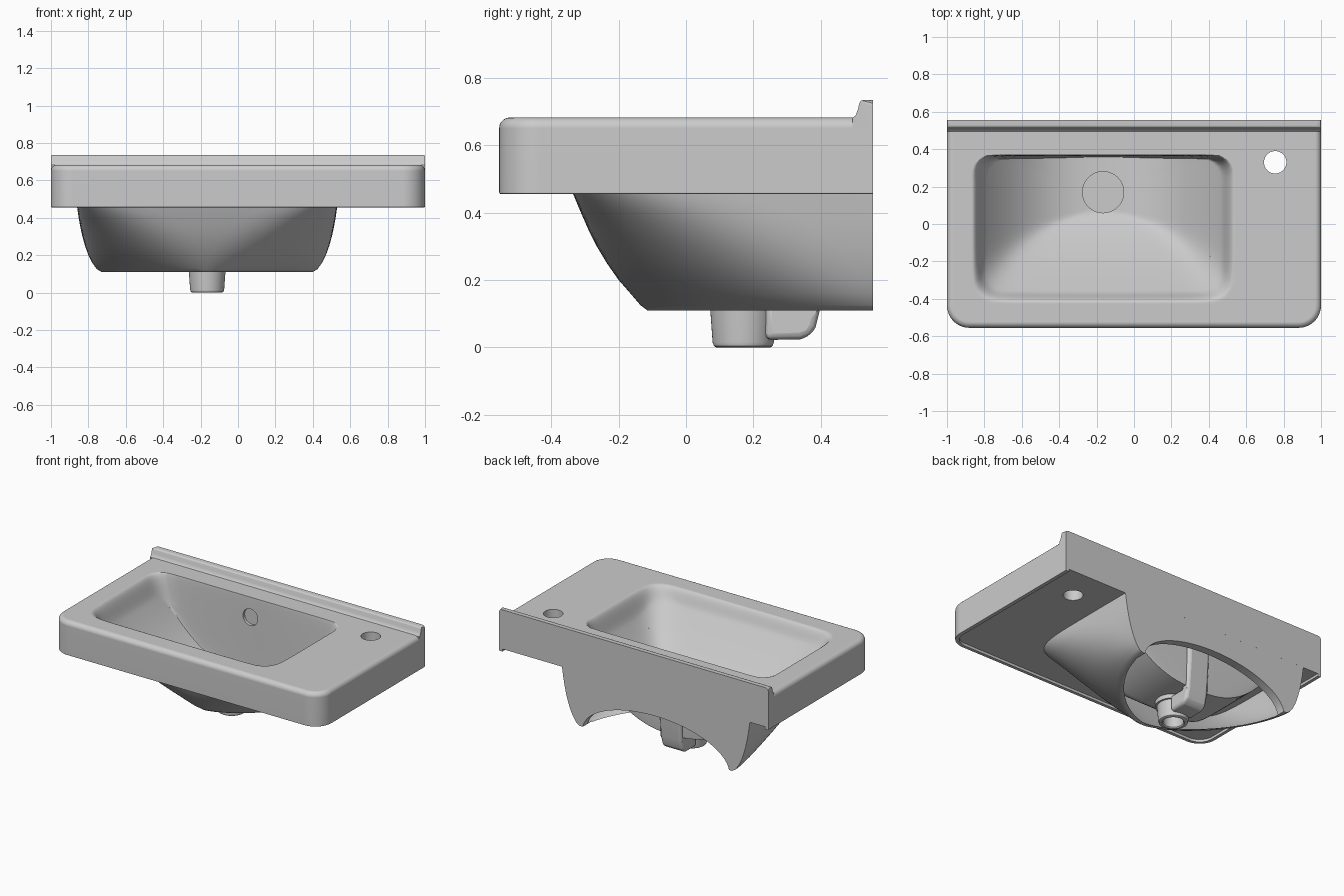
import bpy, bmesh, math
from mathutils import Vector

if "Cube" in bpy.data.objects:
    bpy.data.objects.remove(bpy.data.objects["Cube"], do_unlink=True)

ceramic = bpy.data.materials.new("grey ceramic")
ceramic.use_nodes = True
ceramic.diffuse_color = (0.6, 0.6, 0.6, 1)
ceramic.node_tree.nodes["Principled BSDF"].inputs["Base Color"].default_value = (0.6, 0.6, 0.6, 1)

CX, DRAIN_Y, DRAIN_R = -0.165, 0.17, 0.11
BACK, TOP, UNDER = 0.555, 0.683, 0.455
RECESS = 0.472


def make(name, bm):
    bmesh.ops.recalc_face_normals(bm, faces=bm.faces)
    mesh = bpy.data.meshes.new(name)
    bm.to_mesh(mesh)
    bm.free()
    mesh.materials.append(ceramic)
    obj = bpy.data.objects.new(name, mesh)
    bpy.context.collection.objects.link(obj)
    return obj


def loft(name, rings):
    """Closed solid through rings of equal point count."""
    bm = bmesh.new()
    rows = [[bm.verts.new(p) for p in ring] for ring in rings]
    n = len(rows[0])
    for a, b in zip(rows, rows[1:]):
        for i in range(n):
            bm.faces.new((a[i], a[(i + 1) % n], b[(i + 1) % n], b[i]))
    bm.faces.new(rows[0])
    bm.faces.new(rows[-1])
    return make(name, bm)


def activate(obj):
    bpy.ops.object.select_all(action='DESELECT')
    obj.select_set(True)
    bpy.context.view_layer.objects.active = obj


def cut(obj, *cutters):
    activate(obj)
    for c in cutters:
        mod = obj.modifiers.new("cut", 'BOOLEAN')
        mod.operation, mod.solver, mod.object = 'DIFFERENCE', 'EXACT', c
        bpy.ops.object.modifier_apply(modifier=mod.name)


def disc(center, rx, ry, axis='Z', n=48):
    pts = [(rx * math.cos(2 * math.pi * i / n), ry * math.sin(2 * math.pi * i / n)) for i in range(n)]
    c = Vector(center)
    return [c + (Vector((u, v, 0)) if axis == 'Z' else Vector((u, 0, v))) for u, v in pts]


def rim_point(a, grow):
    """Point on the rounded rectangular basin rim in direction a from the drain."""
    x0, x1, y0, y1 = -0.87 - grow, 0.54 + grow, -0.425 - grow, 0.37 + grow
    r = 0.11 + grow
    d = Vector((math.cos(a), math.sin(a)))
    lo, hi = 0.0, 2.0
    for _ in range(30):
        m = (lo + hi) / 2
        x, y = CX + m * d.x, DRAIN_Y + m * d.y
        qx = abs(x - (x0 + x1) / 2) - (x1 - x0) / 2 + r
        qy = abs(y - (y0 + y1) / 2) - (y1 - y0) / 2 + r
        dist = math.hypot(max(qx, 0), max(qy, 0)) + min(max(qx, qy), 0) - r
        lo, hi = (m, hi) if dist < 0 else (lo, m)
    return Vector((CX + lo * d.x, DRAIN_Y + lo * d.y))


def bowl(name, grow=0.0, drop=0.0):
    """Basin hollow: a curved valley meeting a sloping front, with a steep back."""
    n, steps = 144, 40
    angles = [2 * math.pi * i / n for i in range(n)]
    rim = [rim_point(a, grow) for a in angles]
    circle = [Vector((CX + DRAIN_R * math.cos(a), DRAIN_Y + DRAIN_R * math.sin(a))) for a in angles]
    rings = [[(p.x, p.y, 0.145 - drop) for p in circle]]
    for s in range(steps + 1):
        u = 1 - (1 - s / steps) ** 1.6
        wall = max(0, (u - 0.88) / 0.12)
        wall = wall * wall * (3 - 2 * wall)
        ring = []
        for c, r in zip(circle, rim):
            p = c.lerp(r, u)
            valley = (abs(p.x - CX) / 0.705) ** 2.5
            front = (max(0, 0.06 - p.y) / 0.485) ** 1.25
            z = 0.17 + 0.5 * (valley ** 4 + front ** 4) ** 0.25
            z = min(z, TOP - 0.1 * (1 - u))
            ring.append((p.x, p.y, z + (TOP - z) * wall - drop))
        rings.append(ring)
    rings.append([(p.x, p.y, 0.8) for p in rim])
    return loft(name, rings)


def skirt_ring(z, w, front, power, inset=0.0, back=BACK, n=72):
    """Half superellipse, straight across the back."""
    ring = []
    for i in range(n + 1):
        a = math.pi * i / n
        c, s = math.cos(a), math.sin(a)
        x = CX + math.copysign(abs(c) ** (2 / power), c) * (w - inset)
        ring.append((x, back - (back - front - inset) * abs(s) ** (2 / power), z))
    return ring


def deck_outline(inset, back):
    """Deck plan with rounded front corners."""
    corner, half, front = 0.12 - inset, 1 - inset, inset - BACK
    pts = [(half, back), (-half, back)]
    for cx, start in ((corner - half, math.pi), (half - corner, 1.5 * math.pi)):
        for i in range(13):
            a = start + i * math.pi / 24
            pts.append((cx + corner * math.cos(a), front + corner + corner * math.sin(a)))
    return pts


def extrude_x(name, profile, x0, x1):
    return loft(name, [[(x, y, z) for y, z in profile] for x in (x0, x1)])


# Cutters
bowl_cutter = bowl("bowl_cutter")
bowl_shell = bowl("bowl_shell_cutter", 0.03, 0.035)
tap_cutter = loft("tap_cutter", [disc((0.755, 0.33, z), 0.06, 0.06) for z in (0.3, 0.9)])
overflow_cutter = loft("overflow_cutter", [disc((CX, y, 0.55), 0.055, 0.055, 'Y') for y in (0.31, 0.385)])
arch_cutter = loft("arch_cutter", [disc((CX, y, 0.09), 0.545, 0.235, 'Y', 96) for y in (0.46, 0.7)])
recess_cutter = loft("recess_cutter", [[(x, y, z) for x, y in deck_outline(0.025, 0.7)] for z in (0.3, RECESS)])

# Deck with softened top edge and a thin lip around the underside
deck = loft("basin_deck", [[(x, y, z) for x, y in deck_outline(0, BACK)] for z in (UNDER, TOP)])
bm = bmesh.new()
bm.from_mesh(deck.data)
for level, size, segs in ((TOP, 0.032, 5), (UNDER, 0.006, 2)):
    edges = [e for e in bm.edges if all(abs(v.co.z - level) < 1e-4 for v in e.verts)
             and not all(v.co.y > BACK - 1e-4 for v in e.verts)]
    bmesh.ops.bevel(bm, geom=edges, offset=size, segments=segs, profile=0.5, affect='EDGES')
bm.to_mesh(deck.data)
bm.free()
cut(deck, recess_cutter, bowl_cutter, tap_cutter, overflow_cutter)

# Raised ledge along the wall
ledge = extrude_x("back_ledge", [(0.494, 0.62), (0.494, 0.682), (0.503, 0.688), (0.51, 0.705), (0.515, 0.726),
                                 (0.519, 0.732), (0.526, 0.735), (BACK, 0.735), (BACK, 0.62)], -1, 1)
bm = bmesh.new()
bm.from_mesh(ledge.data)
ends = [e for e in bm.edges if abs(e.verts[0].co.x - e.verts[1].co.x) < 1e-4
        and all(v.co.z > 0.734 for v in e.verts)]
bmesh.ops.bevel(bm, geom=ends, offset=0.02, segments=3, profile=0.5, affect='EDGES')
bm.to_mesh(ledge.data)
bm.free()

# Hollow skirt under the bowl: height, half width, front, squareness
levels = [(0.11, 0.565, -0.115, 1.55), (0.125, 0.59, -0.135, 1.65), (0.16, 0.615, -0.165, 1.85),
          (0.2, 0.635, -0.2, 2.1), (0.25, 0.653, -0.235, 2.5), (0.3, 0.667, -0.265, 3),
          (0.35, 0.678, -0.29, 3.8), (0.4, 0.687, -0.312, 5), (UNDER, 0.695, -0.335, 8),
          (RECESS + 0.01, 0.699, -0.344, 9)]
skirt = loft("bowl_skirt", [skirt_ring(*lv) for lv in levels])
inner = [skirt_ring(0.0, *levels[0][1:], 0.025, 0.5)]
inner += [skirt_ring(*lv, 0.025, 0.5) for lv in levels[:-1]]
cavity = loft("cavity_cutter", inner)
cut(cavity, bowl_shell)
cut(skirt, bowl_cutter, cavity, arch_cutter)

# Drain outlet, open underneath
drain = loft("drain_outlet", [disc((CX, DRAIN_Y, z), r, r) for r, z in
             ((0.06, 0.1), (0.062, 0.006), (0.068, 0), (0.08, 0), (0.087, 0.004), (0.091, 0.015), (0.1, 0.14))])

# Overflow channel behind the bowl, running to the drain
channel = extrude_x("overflow_channel", [(0.235, 0.022), (0.34, 0.024), (0.37, 0.035), (0.385, 0.06), (0.4, 0.12),
                    (0.415, 0.3), (0.42, 0.5), (0.38, 0.5), (0.372, 0.13), (0.235, 0.13)], CX - 0.08, CX + 0.08)
bevel = channel.modifiers.new("soft edges", 'BEVEL')
bevel.width, bevel.segments = 0.02, 3

# Smooth surfaces, keeping the flat tops flat
for part in (deck, ledge, skirt, drain, channel):
    activate(part)
    bpy.ops.object.shade_smooth_by_angle(angle=math.radians(35))
    weighted = part.modifiers.new("flat faces", 'WEIGHTED_NORMAL')
    weighted.keep_sharp = True
for helper in (bowl_cutter, bowl_shell, tap_cutter, overflow_cutter, arch_cutter, recess_cutter, cavity):
    bpy.data.objects.remove(helper, do_unlink=True)
